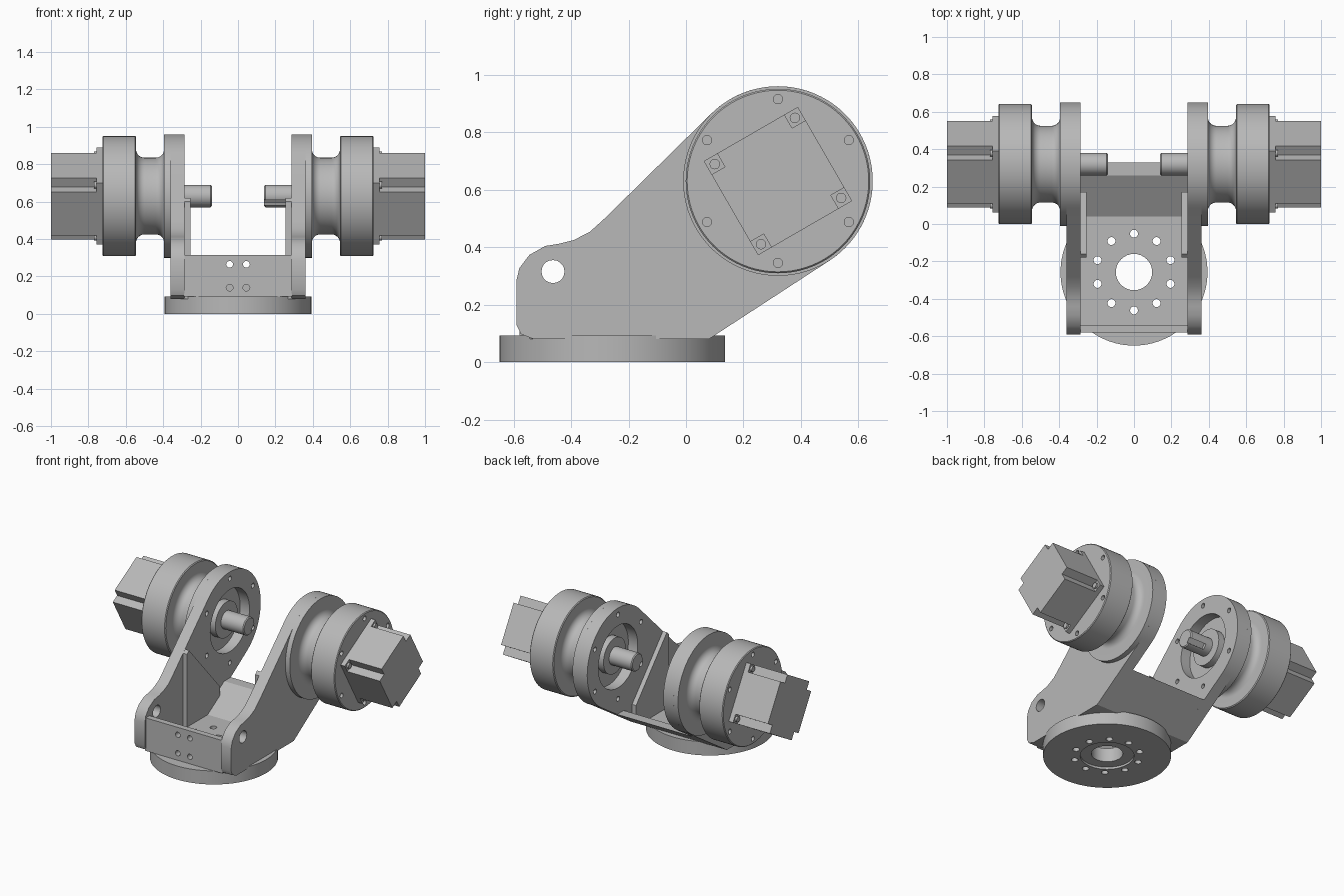
import bpy, bmesh, math
from math import cos, sin, pi, radians
from mathutils import Vector, Matrix

cube = bpy.data.objects.get("Cube")
if cube:
    bpy.data.objects.remove(cube, do_unlink=True)

grey = bpy.data.materials.new("machined_grey")
grey.use_nodes = True
colour = (0.48, 0.48, 0.48, 1)
grey.diffuse_color = colour
grey.node_tree.nodes["Principled BSDF"].inputs["Base Color"].default_value = colour

HUB = Vector((0, 0.32, 0.63))      # joint axis runs along x through here
BASE = Vector((0, -0.257, 0))      # turntable centre


def make(name, bm):
    bmesh.ops.recalc_face_normals(bm, faces=bm.faces)
    mesh = bpy.data.meshes.new(name)
    bm.to_mesh(mesh)
    bm.free()
    mesh.materials.append(grey)
    ob = bpy.data.objects.new(name, mesh)
    bpy.context.collection.objects.link(ob)
    return ob


def prism(name, profile, x0, x1):
    """Extrude a (y, z) outline along x."""
    bm = bmesh.new()
    face = bm.faces.new([bm.verts.new((x0, y, z)) for y, z in profile])
    ext = bmesh.ops.extrude_face_region(bm, geom=[face])["geom"]
    bmesh.ops.translate(bm, vec=(x1 - x0, 0, 0),
                        verts=[v for v in ext if isinstance(v, bmesh.types.BMVert)])
    return make(name, bm)


def lathe(name, profile, steps=80):
    """Turn an (x, radius) outline around the hub axis."""
    bm = bmesh.new()
    verts = [bm.verts.new((x, HUB.y, HUB.z + r)) for x, r in profile]
    edges = [bm.edges.new(pair) for pair in zip(verts, verts[1:])]
    bmesh.ops.spin(bm, geom=verts + edges, cent=HUB, axis=(1, 0, 0),
                   angle=2 * pi, steps=steps, use_duplicate=False)
    bmesh.ops.remove_doubles(bm, verts=bm.verts, dist=1e-5)
    return make(name, bm)


def rods(name, items, axis, segments=20):
    """Several cylinders along one axis: (centre, radius, length) each."""
    bm = bmesh.new()
    turn = Vector((0, 0, 1)).rotation_difference(Vector(axis)).to_matrix().to_4x4()
    for centre, radius, length in items:
        bmesh.ops.create_cone(bm, cap_ends=True, segments=segments, radius1=radius,
                              radius2=radius, depth=length,
                              matrix=Matrix.Translation(centre) @ turn)
    return make(name, bm)


def apply(ob, mod):
    with bpy.context.temp_override(object=ob, active_object=ob):
        bpy.ops.object.modifier_apply(modifier=mod.name)


def cut(ob, *cutters):
    for cutter in cutters:
        mod = ob.modifiers.new("cut", 'BOOLEAN')
        mod.operation, mod.solver, mod.object = 'DIFFERENCE', 'EXACT', cutter
        apply(ob, mod)
        bpy.data.objects.remove(cutter, do_unlink=True)


def mirror(ob):
    apply(ob, ob.modifiers.new("mirror", 'MIRROR'))


def smooth(ob):
    bpy.ops.object.select_all(action='DESELECT')
    ob.select_set(True)
    bpy.context.view_layer.objects.active = ob
    bpy.ops.object.shade_smooth_by_angle(angle=radians(30))


def hub_ring(x, radius, hole, length):
    """Six bolt holes around the hub axis."""
    return [((x, HUB.y + radius * sin(i * pi / 3), HUB.z + radius * cos(i * pi / 3)),
             hole, length) for i in range(6)]


def base_ring(z, length):
    """Ten bolt holes around the turntable centre, plus the cable passage."""
    ring = [(BASE + Vector((0.205 * sin(i * pi / 5), 0.205 * cos(i * pi / 5), z)),
             0.021, length) for i in range(10)]
    return ring + [(BASE + Vector((0, 0, z)), 0.097, length)]


UP, ACROSS, DEEP = (0, 0, 1), (1, 0, 0), (0, 1, 0)

# Round turntable with a shallow recess below
base = rods("base_disc", [(BASE + Vector((0, 0, 0.046)), 0.393, 0.092)], UP, 96)
cut(base, rods("recess", [(BASE, 0.165, 0.03)], UP, 64),
    rods("holes", base_ring(0.05, 0.3), UP, 32))

# Floor plate bending up into the sloped rear web
floor = prism("floor_plate", [(-0.545, 0.08), (0.08, 0.08), (0.33, 0.243),
                              (0.26, 0.243), (0.04, 0.108), (-0.545, 0.108)], -0.29, 0.29)
cut(floor, rods("holes", base_ring(0.1, 0.3), UP, 32))

# Front cross panel with four bolt holes
panel = prism("front_panel", [(-0.58, 0.092), (-0.54, 0.092), (-0.54, 0.315),
                              (-0.58, 0.315)], -0.29, 0.29)
cut(panel, rods("holes", [((x, -0.56, z), 0.018, 0.2)
                          for x in (-0.045, 0.045) for z in (0.14, 0.265)], DEEP))

# Side arms: foot, swept neck and round head
head = [(HUB.y + 0.33 * cos(radians(a)), HUB.z + 0.33 * sin(radians(a)))
        for a in range(-57, 136, 4)]
outline = [(-0.59, 0.13), (-0.575, 0.098), (-0.53, 0.08), (0.08, 0.08)] + head + [
    (-0.283, 0.50), (-0.335, 0.453), (-0.39, 0.425), (-0.44, 0.412), (-0.49, 0.404),
    (-0.545, 0.373), (-0.58, 0.327), (-0.59, 0.285)]
arm = prism("side_arms", outline, 0.285, 0.362)
cut(arm, rods("bore", [(HUB + Vector((0.3, 0, 0)), 0.21, 0.4)], ACROSS, 64),
    rods("holes", hub_ring(0.3, 0.285, 0.016, 0.3)
         + [((0.3, -0.463, 0.315), 0.04, 0.3)], ACROSS))
mirror(arm)

# Triangular gussets inside the arms
gusset = prism("arm_gussets", [(-0.18, 0.1), (-0.18, 0.6), (-0.16, 0.62),
                               (0.17, 0.25), (0.17, 0.18), (0.04, 0.1)], 0.255, 0.288)
mirror(gusset)

# Gearbox: flange, necked spool and drum
F = 0.045
neck_in = [(0.44 - F * cos(t), 0.25 - F * sin(t)) for t in [i * pi / 16 for i in range(9)]]
neck_out = [(0.50 + F * sin(t), 0.25 - F * cos(t)) for t in [i * pi / 16 for i in range(9)]]
gearbox = lathe("gearboxes", [(0.31, 0), (0.31, 0.12), (0.355, 0.12), (0.355, 0.325),
                              (0.362, 0.33), (0.395, 0.33)] + neck_in + neck_out +
                [(0.545, 0.315), (0.55, 0.321), (0.72, 0.321), (0.725, 0.316), (0.725, 0)])
cut(gearbox, rods("holes", hub_ring(0.725, 0.285, 0.016, 0.05)
                  + hub_ring(0.36, 0.285, 0.016, 0.05), ACROSS))
mirror(gearbox)

# Output shafts with a keyway each
shaft = lathe("output_shafts", [(0.14, 0), (0.14, 0.054), (0.146, 0.06),
                                (0.33, 0.06), (0.33, 0)], 40)
mirror(shaft)
for side in (1, -1):
    bm = bmesh.new()
    bmesh.ops.create_cube(bm, size=1, matrix=Matrix.Translation(
        HUB + Vector((side * 0.19, -side * 0.047, -0.037)))
        @ Matrix.Rotation(side * radians(38), 4, 'X') @ Matrix.Diagonal((0.14, 0.04, 0.035, 1)))
    cut(shaft, make("keyway", bm))


def tilted(points):
    """Place a square section on the hub axis, turned by thirty degrees."""
    c, s = cos(radians(30)), sin(radians(30))
    return [(HUB.y + u * c - v * s, HUB.z + u * s + v * c) for u, v in points]


# Square motors with notched corners on a full square mount
h, n = 0.189, 0.135
quarter_turns = [(1, 0), (0, 1), (-1, 0), (0, -1)]


def four(points):
    return [(u * c - v * s, u * s + v * c) for c, s in quarter_turns for u, v in points]


mount = prism("motor_mounts", tilted(four([(h, h)])), 0.72, 0.757)
motor = prism("motor_bodies", tilted(four([(h, n), (n, n), (n, h)])), 0.75, 1.0)
bolts = rods("mount_bolts", [((0.76, y, z), 0.018, 0.02)
                             for y, z in tilted(four([(0.161, 0.161)]))], ACROSS)
for ob in (mount, motor, bolts):
    mirror(ob)

for ob in (base, floor, panel, arm, gearbox, shaft, bolts):
    smooth(ob)
